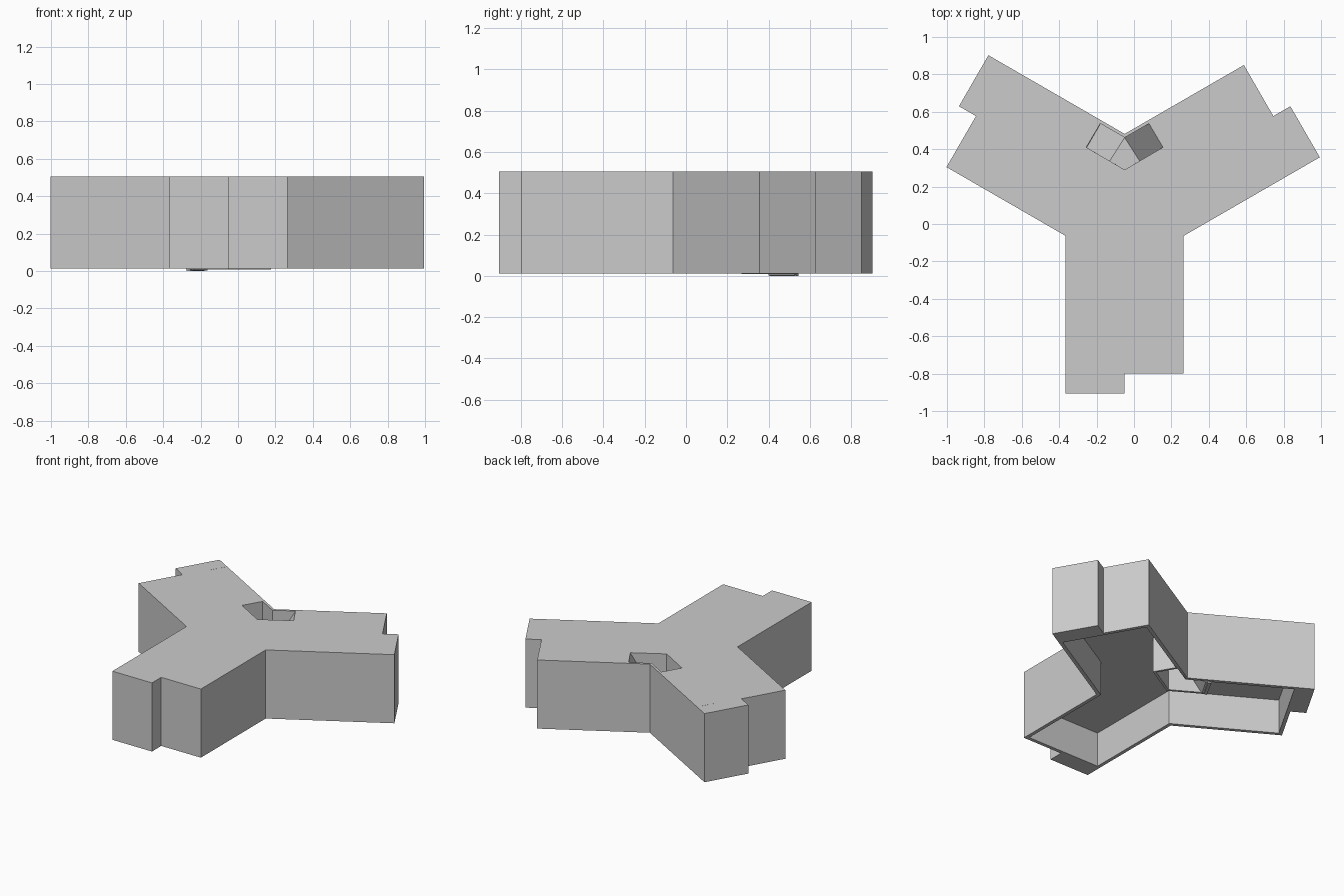
import bpy, bmesh, math
from mathutils import Vector, Matrix

cube = bpy.data.objects.get("Cube")
if cube:
    bpy.data.objects.remove(cube, do_unlink=True)

# Single flat grey
grey = bpy.data.materials.new("plain grey")
grey.use_nodes = True
grey.diffuse_color = (0.6, 0.6, 0.6, 1)
grey.node_tree.nodes["Principled BSDF"].inputs["Base Color"].default_value = (0.6, 0.6, 0.6, 1)

CENTRE = Vector((-0.05, 0.118))
BASE, ROOF, CEILING, LANDING = 0.012, 0.505, 0.26, 0.25


def finish(name, bm):
    mesh = bpy.data.meshes.new(name)
    bm.to_mesh(mesh)
    bm.free()
    mesh.materials.append(grey)
    ob = bpy.data.objects.new(name, mesh)
    bpy.context.collection.objects.link(ob)
    return ob


def prism(name, outline, z0, z1):
    bm = bmesh.new()
    face = bm.faces.new([bm.verts.new((x, y, z0)) for x, y in outline])
    top = bmesh.ops.extrude_face_region(bm, geom=[face])["geom"]
    verts = [v for v in top if isinstance(v, bmesh.types.BMVert)]
    bmesh.ops.translate(bm, verts=verts, vec=(0, 0, z1 - z0))
    bmesh.ops.recalc_face_normals(bm, faces=bm.faces)
    return finish(name, bm)


def three_arms(arm):
    # Repeat the outline of the front arm three times around the centre
    points = []
    for k in range(3):
        turn = Matrix.Rotation(math.radians(120 * k), 2)
        points += [CENTRE + turn @ Vector(p) for p in arm]
    return points


def cut(target, cutter):
    cutter.hide_render = True
    mod = target.modifiers.new("cut", "BOOLEAN")
    mod.operation = "DIFFERENCE"
    mod.solver = "EXACT"
    mod.object = cutter
    bpy.context.view_layer.objects.active = target
    bpy.ops.object.modifier_apply(modifier=mod.name)


def mirrored(half):
    # Complete an outline that is symmetric about the line through the centre
    pts = [(CENTRE.x + x, y) for x, y in half]
    return pts + [(CENTRE.x - x, y) for x, y in reversed(half[1:-1])]


# Three-armed body with a stepped end on each arm
w, t = 0.315, 0.025
r3 = math.sqrt(3)
body = prism("body", three_arms([(-w, -1.023), (0, -1.023), (0, -0.918),
                                 (w, -0.918), (w, -w / r3)]), BASE, ROOF)
i = w - t
cavity = prism("cavity_cutter", three_arms([(-i, -0.918 + t), (i, -0.918 + t),
                                            (i, -i / r3)]), -0.1, CEILING)
shaft_outline = mirrored([(0, 0.29), (0.205, 0.41), (0.13, 0.537), (0, 0.462)])
shaft = prism("shaft_cutter", shaft_outline, -0.2, 0.8)
cut(body, cavity)
cut(body, shaft)

# Thin wall around the stair shaft under the ceiling
wall = prism("shaft_wall", mirrored([(0, 0.27), (0.227, 0.403), (0.145, 0.545),
                                     (0, 0.47)]), BASE - 0.003, CEILING + 0.02)
cut(wall, shaft)
for helper in (cavity, shaft):
    bpy.data.objects.remove(helper, do_unlink=True)

# Ramp from the roof to a landing, then down to the ground
bm = bmesh.new()
rows = [[(0.155, 0.41, ROOF - 0.002), (0.08, 0.537, ROOF - 0.002)],
        [(0.03, 0.337, LANDING), (-0.05, 0.462, LANDING)],
        [(-0.13, 0.337, LANDING)],
        [(-0.255, 0.41, BASE), (-0.18, 0.537, BASE)]]
a, b, c, d = [[bm.verts.new(p) for p in row] for row in rows]
corner = bm.verts.new((-0.05, 0.29, LANDING))
bm.faces.new((a[0], a[1], b[1], b[0]))
bm.faces.new((corner, b[0], b[1], c[0]))
bm.faces.new((c[0], b[1], d[1], d[0]))
ramp = finish("ramp", bm)
solid = ramp.modifiers.new("thickness", "SOLIDIFY")
solid.thickness = 0.02
solid.offset = -1

# Foot of the ramp and the narrow strip let into the roof
prism("ramp_foot", [(-0.275, 0.408), (-0.255, 0.405), (-0.18, 0.535), (-0.2, 0.545)],
      0, 0.03)
prism("roof_strip", [(-0.747, 0.731), (-0.743, 0.729), (-0.678, 0.838), (-0.682, 0.84)],
      ROOF - 0.02, ROOF + 0.0005)
